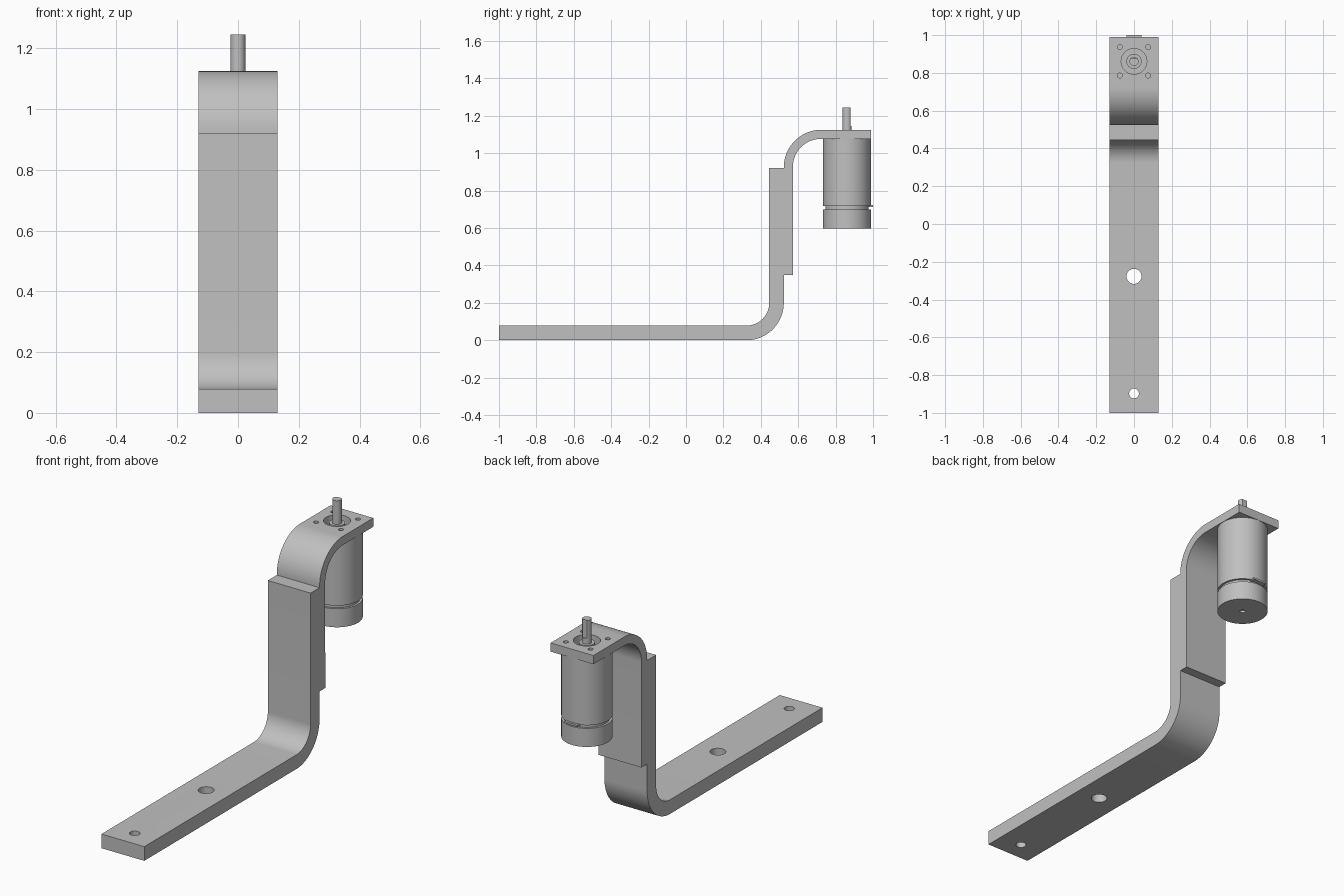
import bpy, bmesh, math
from mathutils import Matrix

cube = bpy.data.objects.get("Cube")
if cube:
    bpy.data.objects.remove(cube)

WIDTH = 0.26
MOTOR_Y = 0.861

steel = bpy.data.materials.new("grey steel")
steel.use_nodes = True
GREY = (0.53, 0.53, 0.53, 1)
steel.diffuse_color = GREY
steel.node_tree.nodes["Principled BSDF"].inputs["Base Color"].default_value = GREY


def make(name, bm):
    bmesh.ops.recalc_face_normals(bm, faces=bm.faces)
    mesh = bpy.data.meshes.new(name)
    bm.to_mesh(mesh)
    bm.free()
    mesh.materials.append(steel)
    ob = bpy.data.objects.new(name, mesh)
    bpy.context.collection.objects.link(ob)
    return ob


def arc(cy, cz, r, start, end, steps=20):
    angles = [math.radians(start + (end - start) * i / steps) for i in range(steps + 1)]
    return [(cy + r * math.cos(a), cz + r * math.sin(a)) for a in angles]


def strip(name, profile):
    """Extrude a side profile (y, z) across the width."""
    bm = bmesh.new()
    face = bm.faces.new([bm.verts.new((-WIDTH / 2, y, z)) for y, z in profile])
    res = bmesh.ops.extrude_face_region(bm, geom=[face])
    verts = [g for g in res["geom"] if isinstance(g, bmesh.types.BMVert)]
    bmesh.ops.translate(bm, verts=verts, vec=(WIDTH, 0, 0))
    return make(name, bm)


def lathe(name, profile, y, segments=64):
    """Spin a profile (radius, z) round a vertical axis."""
    bm = bmesh.new()
    vs = [bm.verts.new((r, 0, z)) for r, z in profile]
    edges = [bm.edges.new(pair) for pair in zip(vs, vs[1:])]
    bmesh.ops.spin(bm, geom=vs + edges, cent=(0, 0, 0), axis=(0, 0, 1),
                   angle=math.tau, steps=segments, use_duplicate=False)
    bmesh.ops.remove_doubles(bm, verts=bm.verts, dist=1e-5)
    bmesh.ops.translate(bm, verts=bm.verts, vec=(0, y, 0))
    return make(name, bm)


def box(name, x, y, z):
    bm = bmesh.new()
    size = [hi - lo for lo, hi in (x, y, z)]
    mid = [(hi + lo) / 2 for lo, hi in (x, y, z)]
    bmesh.ops.create_cube(bm, size=1, matrix=Matrix.Translation(mid) @ Matrix.Diagonal((*size, 1)))
    return make(name, bm)


def cut(ob, cutter):
    mod = ob.modifiers.new("cut", "BOOLEAN")
    mod.operation, mod.solver, mod.object = "DIFFERENCE", "EXACT", cutter
    bpy.context.view_layer.update()
    graph = bpy.context.evaluated_depsgraph_get()
    mesh = bpy.data.meshes.new_from_object(ob.evaluated_get(graph))
    ob.modifiers.clear()
    ob.data = mesh
    bpy.data.objects.remove(cutter)


def drill(ob, x, y, r, low, high):
    bit = lathe("drill", [(0, low), (r, low), (r, high), (0, high)], y, 32)
    bit.location.x = x
    cut(ob, bit)


# Lower bracket: flat foot, bend and upright
lower = strip("lower_bracket",
              [(-1, 0)] + arc(0.323, 0.2, 0.2, -90, 0) + [(0.523, 0.92), (0.445, 0.92)]
              + arc(0.323, 0.2, 0.122, 0, -90) + [(-1, 0.078)])
drill(lower, 0, -0.277, 0.04, -0.1, 0.2)
drill(lower, 0, -0.897, 0.026, -0.1, 0.2)

# Upper bracket: upright, bend and motor plate
upper = strip("upper_bracket",
              [(0.573, 0.35), (0.523, 0.35)] + arc(0.723, 0.925, 0.2, 180, 90)
              + [(0.99, 1.125), (0.99, 1.077)] + arc(0.723, 0.925, 0.152, 90, 180))
drill(upper, 0, MOTOR_Y, 0.068, 1, 1.2)
for sx in (-1, 1):
    for sy in (-1, 1):
        drill(upper, sx * 0.075, MOTOR_Y + sy * 0.075, 0.013, 1, 1.2)

# Motor body with a groove above its end cap
body = lathe("motor_body",
             [(0, 0.61), (0.014, 0.61), (0.014, 0.598), (0.128, 0.598), (0.128, 0.7),
              (0.116, 0.7), (0.116, 0.717), (0.128, 0.717), (0.128, 1.077), (0, 1.077)], MOTOR_Y)
boss = lathe("motor_boss", [(0, 1.07), (0.04, 1.07), (0.04, 1.115), (0, 1.115)], MOTOR_Y)

# Shaft with a flat on its back
shaft = lathe("motor_shaft", [(0, 1.1), (0.024, 1.1), (0.024, 1.245), (0, 1.245)], MOTOR_Y, 32)
cut(shaft, box("flat_cutter", (-0.1, 0.1), (MOTOR_Y + 0.019, MOTOR_Y + 0.1), (1.145, 1.3)))

# Small tab at the back of the groove
tab = box("motor_tab", (-0.04, 0.04), (MOTOR_Y + 0.1, 1.0), (0.712, 0.722))

# Smooth curved faces, crisp edges
bpy.ops.object.select_all(action="DESELECT")
for ob in (lower, upper, body, boss, shaft, tab):
    ob.select_set(True)
    bpy.context.view_layer.objects.active = ob
bpy.ops.object.shade_smooth_by_angle(angle=math.radians(30))
